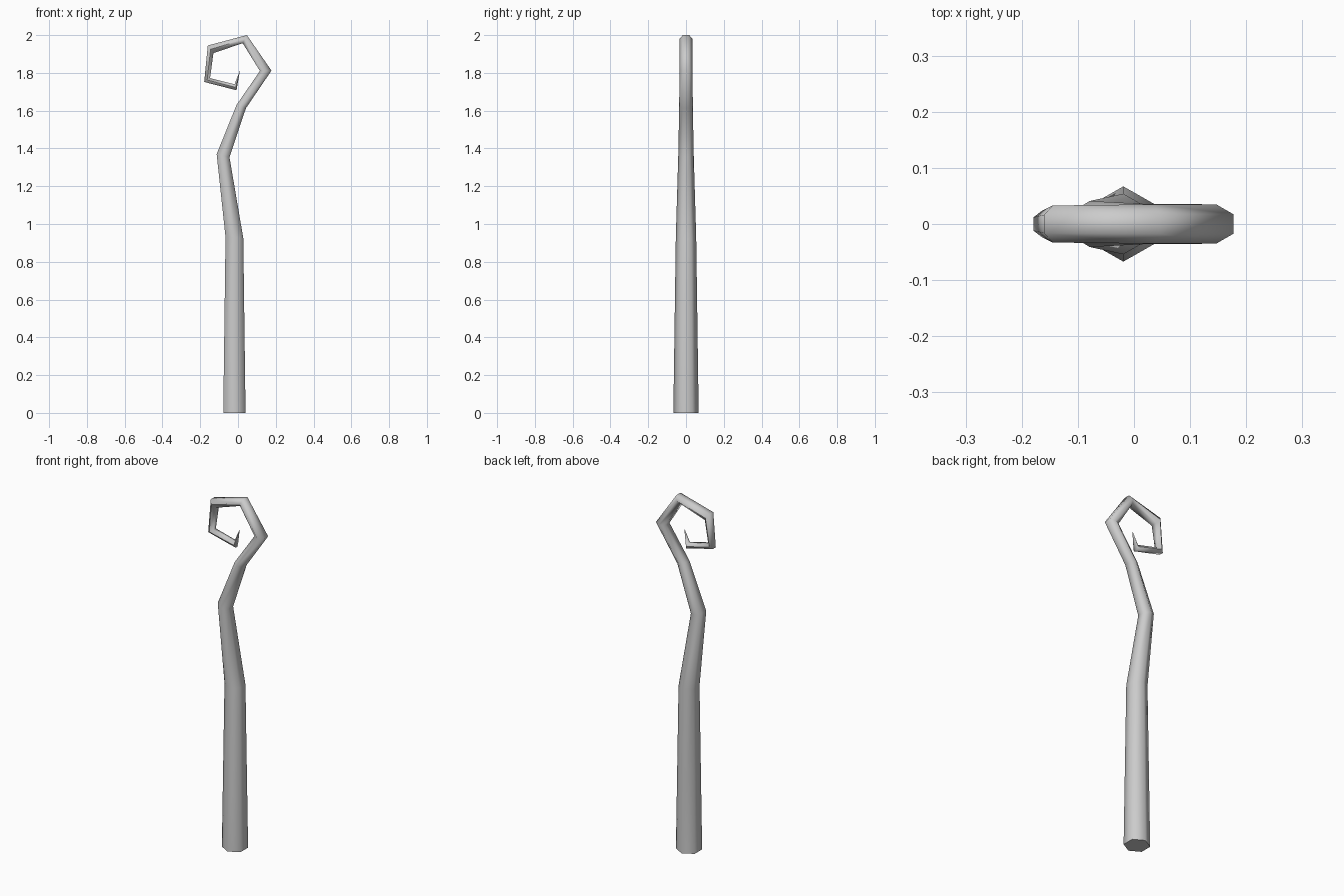
import bpy, bmesh, math
from mathutils import Vector

cube = bpy.data.objects.get("Cube")
if cube:
    bpy.data.objects.remove(cube, do_unlink=True)

# Plain grey for the whole staff
grey = bpy.data.materials.new("plain_grey")
grey.use_nodes = True
colour = (0.6, 0.6, 0.6, 1)
grey.diffuse_color = colour
bsdf = next(n for n in grey.node_tree.nodes if n.type == 'BSDF_PRINCIPLED')
bsdf.inputs["Base Color"].default_value = colour
bsdf.inputs["Roughness"].default_value = 0.8

SIDES = 6
# Each joint: left/inner (x, z), right/outer (x, z), half depth in y
JOINTS = [
    ((-0.078, 0), (0.04, 0), 0.067),
    ((-0.066, 0.93), (0.028, 0.925), 0.054),
    ((-0.113, 1.37), (-0.045, 1.353), 0.041),
    ((-0.008, 1.63), (0.042, 1.613), 0.036),
    ((0.116, 1.81), (0.177, 1.812), 0.035),
    ((0.025, 1.957), (0.047, 2.0), 0.035),
    ((-0.13, 1.905), (-0.16, 1.945), 0.033),
    ((-0.148, 1.772), (-0.179, 1.752), 0.024),
    ((-0.018, 1.74), (-0.008, 1.708), 0.019),
]
TIP = (0.011, 0, 1.815)


def add_ring(bm, inner, outer, depth):
    """Mitred hexagon with flats toward the curl plane and points along y."""
    a, b = Vector((inner[0], 0, inner[1])), Vector((outer[0], 0, outer[1]))
    centre = (a + b) / 2
    across = (b - a) / 2 / math.cos(math.pi / SIDES)
    ring = []
    for i in range(SIDES):
        t = math.tau * (i + 0.5) / SIDES
        ring.append(bm.verts.new(centre + across * math.cos(t) + Vector((0, depth * math.sin(t), 0))))
    return ring


# Crooked shaft with a tapering curled head
bm = bmesh.new()
rings = [add_ring(bm, *joint) for joint in JOINTS]
bm.faces.new(rings[0])
for low, high in zip(rings, rings[1:]):
    for i in range(SIDES):
        j = (i + 1) % SIDES
        bm.faces.new((low[i], low[j], high[j], high[i]))

# Pointed end of the curl
tip = bm.verts.new(TIP)
for i in range(SIDES):
    bm.faces.new((rings[-1][i], rings[-1][(i + 1) % SIDES], tip))
bmesh.ops.recalc_face_normals(bm, faces=bm.faces)

mesh = bpy.data.meshes.new("curled_staff")
bm.to_mesh(mesh)
bm.free()
mesh.materials.append(grey)
staff = bpy.data.objects.new("curled_staff", mesh)
bpy.context.collection.objects.link(staff)

# Smooth sides, crisp base
bpy.ops.object.select_all(action='DESELECT')
staff.select_set(True)
bpy.context.view_layer.objects.active = staff
bpy.ops.object.shade_smooth_by_angle(angle=math.radians(75))
